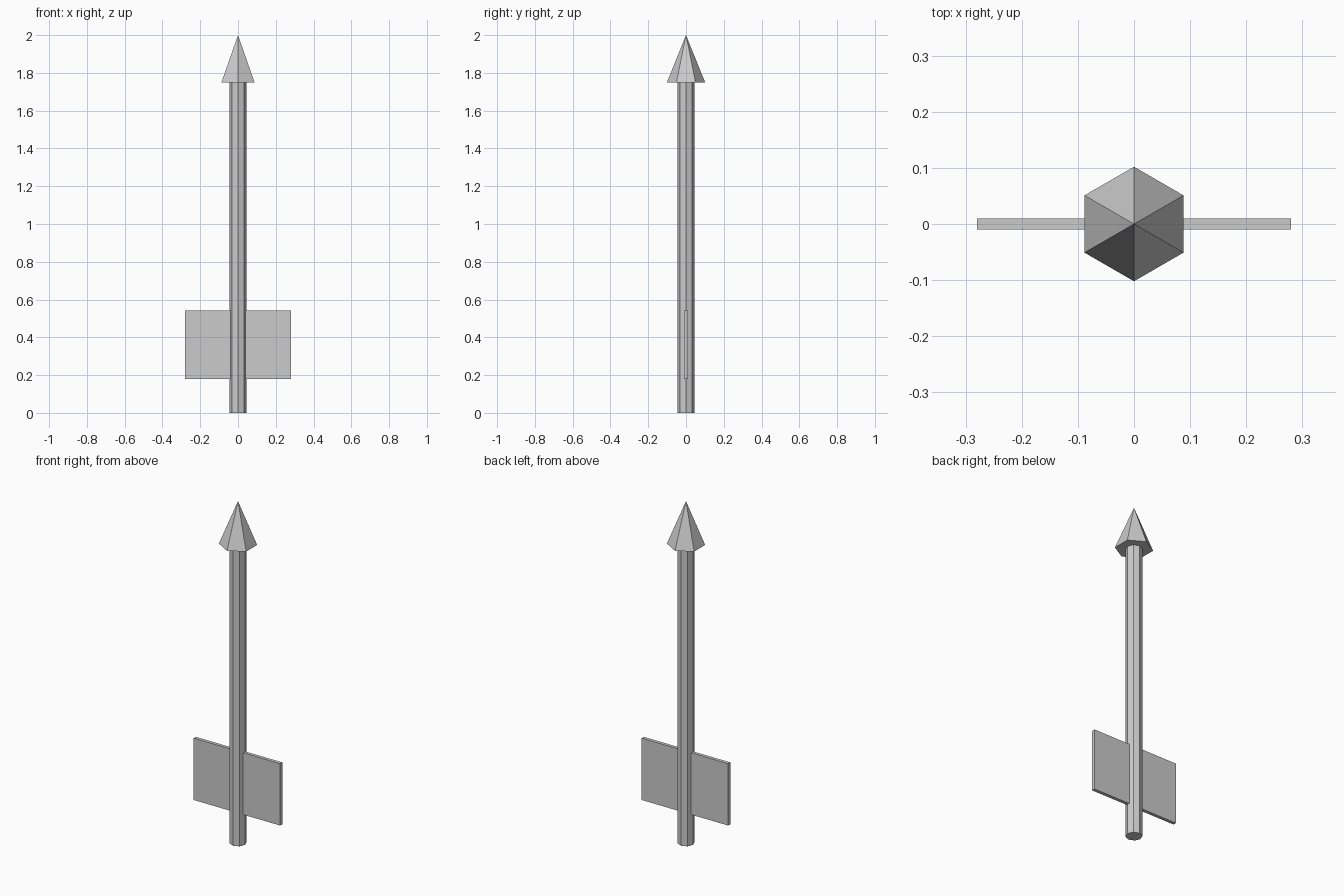
import bpy

if "Cube" in bpy.data.objects:
    bpy.data.objects.remove(bpy.data.objects["Cube"])


def prism(name, sides, r_bottom, r_top, z0, z1):
    """Flat-faced cylinder or cone standing between two heights."""
    bpy.ops.mesh.primitive_cone_add(vertices=sides, radius1=r_bottom, radius2=r_top,
                                    depth=z1 - z0, location=(0, 0, (z0 + z1) / 2))
    bpy.context.object.name = name
    return bpy.context.object


HEAD_BASE = 1.748

# Octagonal shaft
prism("shaft", 8, 0.045, 0.045, 0.0, HEAD_BASE)

# Six-sided pointed head
prism("arrow_head", 6, 0.102, 0.0, HEAD_BASE, 2.0)

# Flat fletching plate passing through the shaft
bpy.ops.mesh.primitive_cube_add(size=1, location=(0, 0, 0.361))
fletching = bpy.context.object
fletching.name = "fletching"
fletching.scale = (0.56, 0.02, 0.362)
bpy.ops.object.transform_apply(location=False, rotation=False, scale=True)
